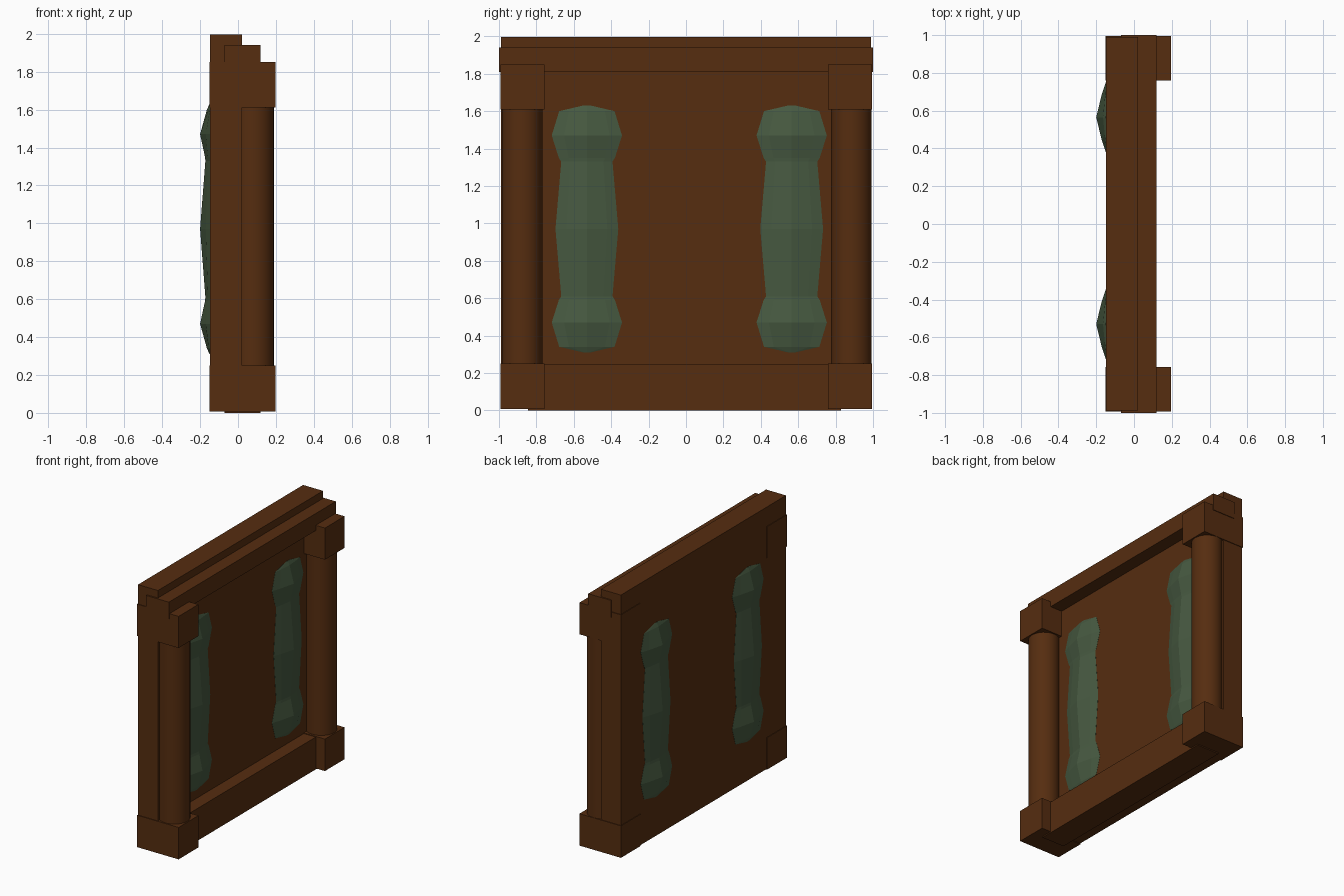
import bpy, bmesh

if "Cube" in bpy.data.objects:
    bpy.data.objects.remove(bpy.data.objects["Cube"])


def material(name, color):
    m = bpy.data.materials.new(name)
    m.diffuse_color = (*color, 1)
    m.use_nodes = True
    m.node_tree.nodes["Principled BSDF"].inputs["Base Color"].default_value = m.diffuse_color
    return m


WOOD = material("brown wood", (0.092, 0.026, 0.005))
GLASS = material("dull green glass", (0.062, 0.1, 0.052))


def box(name, x, y, z):
    """Box from its ranges along each axis."""
    bpy.ops.mesh.primitive_cube_add(
        size=1, location=[(r[0] + r[1]) / 2 for r in (x, y, z)])
    ob = bpy.context.object
    ob.name = name
    ob.scale = [r[1] - r[0] for r in (x, y, z)]
    bpy.ops.object.transform_apply(location=False, rotation=False, scale=True)
    ob.data.materials.append(WOOD)


# Main slab and the rails across its front
box("panel", (-0.147, 0.02), (-0.988, 0.99), (0.012, 1.997))
box("top_rail", (-0.07, 0.12), (-1, 1), (1.81, 1.94))
box("bottom_rail", (-0.07, 0.12), (-0.845, 0.83), (0, 0.245))

# Corner blocks and round posts between them
for side, y0, y1, yc in (("left", -0.993, -0.757, -0.876),
                         ("right", 0.76, 0.995, 0.884)):
    box(side + "_lower_block", (-0.151, 0.197), (y0, y1), (0.008, 0.25))
    box(side + "_upper_block", (-0.151, 0.197), (y0, y1), (1.61, 1.85))
    bpy.ops.mesh.primitive_cylinder_add(
        vertices=32, radius=0.109, depth=1.38, location=(0.08, yc, 0.93))
    post = bpy.context.object
    post.name = side + "_post"
    post.data.materials.append(WOOD)
    bpy.ops.object.shade_smooth_by_angle()


# Faceted inlays that pass through the panel: height from middle, half width, bulge
HALF = [(0, 0.168, 0.052), (0.36, 0.137, 0.024), (0.38, 0.15, 0.026),
        (0.5, 0.188, 0.052), (0.63, 0.148, 0.016), (0.66, 0.02, 0.002)]
SLICES = [(-z, w, p) for z, w, p in HALF[:0:-1]] + HALF


def inlay(name, yc):
    bm = bmesh.new()
    h = 0.0845
    rings = []
    for z, w, p in SLICES:
        front = [(-w, h), (-0.65 * w, h + 0.43 * p), (0, h + p),
                 (0.65 * w, h + 0.43 * p), (w, h)]
        section = front + [(y, -x) for y, x in reversed(front)]
        rings.append([bm.verts.new((x, y, z)) for y, x in section])
    for a, b in zip(rings, rings[1:]):
        n = len(a)
        for i in range(n):
            j = (i + 1) % n
            bm.faces.new((a[i], a[j], b[j], b[i]))
    bm.faces.new(rings[0])
    bm.faces.new(rings[-1])
    bmesh.ops.recalc_face_normals(bm, faces=bm.faces[:])
    me = bpy.data.meshes.new(name)
    bm.to_mesh(me)
    bm.free()
    me.materials.append(GLASS)
    ob = bpy.data.objects.new(name, me)
    ob.location = (-0.0635, yc, 0.97)
    bpy.context.collection.objects.link(ob)


inlay("left_inlay", -0.53)
inlay("right_inlay", 0.565)
